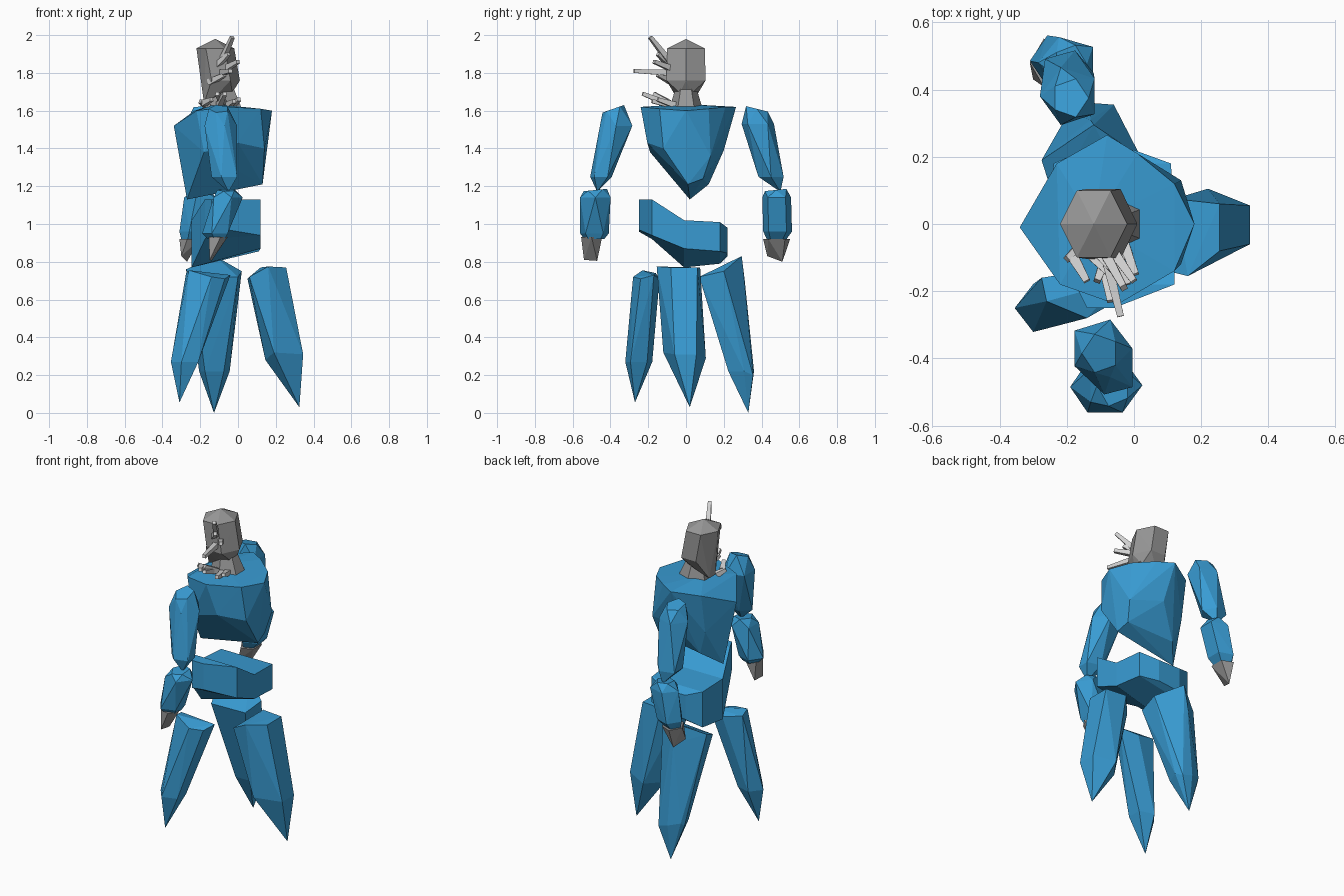
import bpy, bmesh, math
from mathutils import Vector


def material(name, col):
    m = bpy.data.materials.new(name)
    m.diffuse_color = (*col, 1)
    return m


BLUE = material("crystal blue", (0.04, 0.33, 0.65))
GREY = material("stone grey", (0.31, 0.31, 0.31))
PALE = material("pale grey", (0.65, 0.65, 0.65))


def finish(name, bm, mat):
    bmesh.ops.recalc_face_normals(bm, faces=bm.faces)
    me = bpy.data.meshes.new(name)
    bm.to_mesh(me)
    bm.free()
    me.materials.append(mat)
    ob = bpy.data.objects.new(name, me)
    bpy.context.collection.objects.link(ob)
    return ob


def hull(name, mat, pts):
    """Faceted rock: convex hull of a few points."""
    bm = bmesh.new()
    for p in pts:
        bm.verts.new(p)
    res = bmesh.ops.convex_hull(bm, input=bm.verts)
    junk = {g for g in res["geom_interior"] if isinstance(g, bmesh.types.BMVert)}
    bmesh.ops.delete(bm, geom=list(junk), context='VERTS')
    return finish(name, bm, mat)


def ring(cx, cy, z, rx, ry, turn=0.0, n=6, slope=0.0):
    """Polygon of points; slope tilts it along y."""
    out = []
    for i in range(n):
        a = 2 * math.pi * (i + turn) / n
        y = ry * math.sin(a)
        out.append((cx + rx * math.cos(a), cy + y, z + slope * y))
    return out


# torso: wide flat shoulders, V-shaped keel
hull("torso", BLUE, [
    (-0.34, -0.01, 1.52), (-0.23, 0.18, 1.60), (-0.08, 0.265, 1.62), (0.01, 0.21, 1.62),
    (0.12, 0.12, 1.61), (0.18, 0, 1.60), (0.12, -0.14, 1.61), (-0.05, -0.24, 1.62),
    (-0.22, -0.18, 1.60), (-0.12, 0.0, 1.635),
    (0.14, -0.12, 1.40), (0.0, -0.205, 1.43), (-0.18, -0.19, 1.38),
    (0.14, 0.13, 1.36), (-0.05, 0.20, 1.39), (-0.23, 0.14, 1.36),
    (-0.27, 0.02, 1.13), (-0.18, 0.12, 1.21), (0.13, 0.01, 1.21), (0.12, 0.09, 1.24)])

# pelvis: bent block lofted along y (y, left x, right x, top, bottom left, bottom right)
bm = bmesh.new()
rows = []
for y, x0, x1, t, b0, b1 in [
        (-0.25, -0.14, -0.06, 1.13, 0.96, 0.97), (-0.18, -0.175, 0.12, 1.13, 0.92, 0.94),
        (-0.01, -0.245, 0.12, 1.02, 0.77, 0.87), (0.18, -0.24, 0.11, 1.01, 0.79, 0.855),
        (0.22, -0.15, 0.0, 0.98, 0.83, 0.845)]:
    rows.append([bm.verts.new(p) for p in ((x0, y, b0), (x1, y, b1), (x1, y, t), (x0, y, t))])
for a, b in zip(rows, rows[1:]):
    for i in range(4):
        j = (i + 1) % 4
        bm.faces.new((a[i], a[j], b[j], b[i]))
bm.faces.new(rows[0])
bm.faces.new(rows[-1])
finish("pelvis", bm, BLUE)

# arms: upper crystal, forearm and wedge hand
hull("right_upper_arm", BLUE,
     ring(-0.10, -0.385, 1.61, 0.055, 0.06, 0.5, 5, 0.35) +
     ring(-0.10, -0.37, 1.52, 0.095, 0.09, 0, 5) +
     ring(-0.065, -0.45, 1.25, 0.075, 0.06, 0.5, 5) + [(-0.05, -0.47, 1.17)])
hull("right_forearm", BLUE,
     ring(-0.06, -0.48, 1.18, 0.05, 0.065, 0.5, 5, 0.1) +
     ring(-0.06, -0.48, 1.14, 0.085, 0.085, 0, 5) +
     ring(-0.115, -0.485, 0.95, 0.075, 0.08, 0.5, 5) +
     ring(-0.11, -0.485, 0.92, 0.05, 0.055, 0.5, 5))
hull("right_hand", GREY,
     ring(-0.11, -0.50, 0.93, 0.055, 0.058, 0, 5) +
     [(-0.15, -0.54, 0.81), (-0.14, -0.47, 0.805)])
hull("left_upper_arm", BLUE,
     ring(-0.19, 0.375, 1.61, 0.055, 0.06, 0, 5, -0.25) +
     ring(-0.19, 0.38, 1.53, 0.09, 0.09, 0.5, 5) +
     ring(-0.20, 0.45, 1.25, 0.08, 0.07, 0, 5) + [(-0.19, 0.50, 1.17)])
hull("left_forearm", BLUE,
     ring(-0.19, 0.475, 1.18, 0.05, 0.06, 0, 5, 0.1) +
     ring(-0.195, 0.48, 1.14, 0.09, 0.08, 0.5, 5) +
     ring(-0.235, 0.485, 0.96, 0.075, 0.08, 0.5, 5) +
     ring(-0.25, 0.48, 0.92, 0.05, 0.055, 0.5, 5))
hull("left_hand", GREY,
     ring(-0.25, 0.48, 0.92, 0.06, 0.075, 0.5, 5) +
     [(-0.30, 0.43, 0.83), (-0.27, 0.51, 0.80)])

# legs: three pointed crystals leaning outward
hull("front_leg", BLUE,
     [(-0.275, -0.16, 0.74), (-0.26, -0.23, 0.755), (-0.14, -0.28, 0.72),
      (-0.07, -0.24, 0.71), (-0.04, -0.17, 0.73), (-0.15, -0.14, 0.71)] +
     ring(-0.275, -0.25, 0.27, 0.08, 0.075, 0.5, 5) + [(-0.31, -0.27, 0.055)])
hull("right_leg", BLUE,
     [(0.05, 0.0, 0.71), (0.06, -0.13, 0.72), (0.16, -0.155, 0.775),
      (0.255, -0.08, 0.77), (0.255, 0.06, 0.77), (0.12, 0.075, 0.77)] +
     [(0.345, -0.06, 0.31), (0.345, 0.055, 0.31), (0.22, 0.105, 0.29),
      (0.145, 0.0, 0.28), (0.19, -0.12, 0.32)] + [(0.325, 0.02, 0.03)])
hull("back_leg", BLUE,
     [(-0.275, 0.19, 0.76), (-0.24, 0.08, 0.71), (0.0, 0.07, 0.72),
      (0.02, 0.2, 0.75), (-0.12, 0.295, 0.83), (-0.13, 0.31, 0.71)] +
     ring(-0.125, 0.285, 0.22, 0.085, 0.075, 0.25, 5) +
     [(-0.195, 0.33, 0.24), (-0.06, 0.355, 0.2), (-0.127, 0.33, 0.0)])

# neck and head
hull("neck", GREY, ring(-0.07, 0, 1.62, 0.10, 0.085, 0.5) + ring(-0.08, 0, 1.72, 0.065, 0.055, 0.5))
hull("head", GREY,
     [(-0.12, 0, 1.98)] + ring(-0.12, 0, 1.93, 0.10, 0.115, 0) +
     ring(-0.09, 0, 1.76, 0.10, 0.12, 0) + ring(-0.10, 0, 1.695, 0.08, 0.065, 0.5) +
     [(-0.18, -0.03, 1.64), (-0.18, 0.03, 1.64)])

# spikes: slim four-sided shards on the face and the collar
SPIKES = [
    ((-0.09, -0.08, 1.85), (-0.03, -0.19, 1.99)), ((-0.09, -0.07, 1.80), (-0.04, -0.275, 1.81)),
    ((-0.07, -0.07, 1.82), (0.0, -0.17, 1.86)), ((-0.12, -0.07, 1.83), (-0.05, -0.15, 1.90)),
    ((-0.15, -0.07, 1.75), (-0.07, -0.15, 1.79)),
    ((-0.16, -0.07, 1.62), (-0.20, -0.105, 1.65)), ((-0.18, -0.10, 1.64), (-0.14, -0.17, 1.66)),
    ((-0.10, -0.08, 1.63), (-0.07, -0.23, 1.69)), ((-0.08, -0.09, 1.64), (-0.11, -0.17, 1.69)),
    ((-0.05, -0.08, 1.63), (-0.02, -0.18, 1.65)), ((-0.03, -0.06, 1.63), (0.005, -0.15, 1.66))]
for k, (a, b) in enumerate(SPIKES):
    a, b = Vector(a), Vector(b)
    q = (b - a).to_track_quat('Z', 'Y')
    pts = []
    for c, r in ((a, 0.023), (b, 0.014)):
        pts += [c + q @ Vector(p) for p in ring(0, 0, 0, r, r, 0.5, 4)]
    hull("spike_%d" % (k + 1), PALE, pts)
